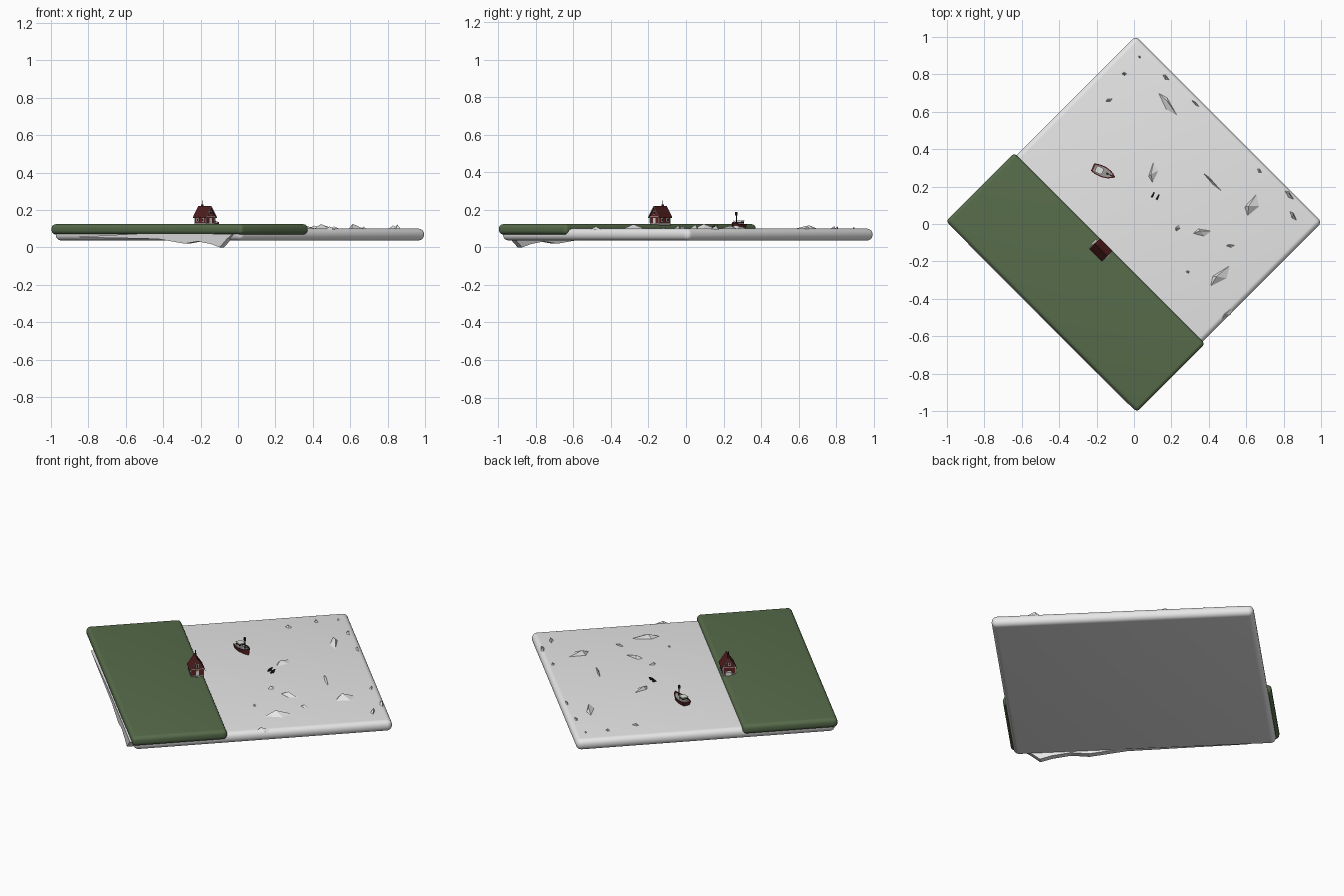
import bpy, bmesh, math
from mathutils import Matrix, Vector

if "Cube" in bpy.data.objects:
    bpy.data.objects.remove(bpy.data.objects["Cube"])


def material(name, rgb):
    m = bpy.data.materials.new(name)
    m.diffuse_color = (*rgb, 1)
    m.use_nodes = True
    m.node_tree.nodes["Principled BSDF"].inputs["Base Color"].default_value = m.diffuse_color
    return m


ICE = material("ice white", (0.80, 0.80, 0.80))
GRASS = material("grass green", (0.095, 0.15, 0.07))
RED = material("dark red", (0.13, 0.018, 0.018))
ROOF = material("roof maroon", (0.075, 0.012, 0.012))
TRIM = material("trim white", (0.75, 0.75, 0.72))
GREY = material("stone grey", (0.30, 0.30, 0.29))
BLACK = material("black", (0.015, 0.015, 0.015))


def frame(x, y, z, deg):
    return Matrix.Translation((x, y, z)) @ Matrix.Rotation(math.radians(deg), 4, 'Z')


def finish(name, bm, mat, fr):
    bmesh.ops.recalc_face_normals(bm, faces=bm.faces[:])
    me = bpy.data.meshes.new(name)
    bm.to_mesh(me)
    bm.free()
    me.materials.append(mat)
    ob = bpy.data.objects.new(name, me)
    bpy.context.collection.objects.link(ob)
    ob.matrix_world = fr
    return ob


def box(name, lo, hi, mat, fr, bevel=0):
    bm = bmesh.new()
    bmesh.ops.create_cube(bm, size=1)
    for v in bm.verts:
        v.co = Vector([(a + b) / 2 + c * (b - a) for a, b, c in zip(lo, hi, v.co)])
    if bevel:
        bmesh.ops.bevel(bm, geom=bm.edges[:], offset=bevel, segments=6,
                        profile=0.5, affect='EDGES')
    ob = finish(name, bm, mat, fr)
    if bevel:
        bpy.context.view_layer.objects.active = ob
        ob.select_set(True)
        bpy.ops.object.shade_smooth_by_angle(angle=math.radians(35))
        ob.select_set(False)
    return ob


def prism(name, outline, x0, x1, mat, fr):
    """Outline in (y, z), extruded along x."""
    bm = bmesh.new()
    f = bm.faces.new([bm.verts.new((x0, y, z)) for y, z in outline])
    r = bmesh.ops.extrude_face_region(bm, geom=[f])
    for v in r['geom']:
        if isinstance(v, bmesh.types.BMVert):
            v.co.x = x1
    return finish(name, bm, mat, fr)


def loft(name, rings, mat, fr):
    bm = bmesh.new()
    rs = [[bm.verts.new(p) for p in r] for r in rings]
    n = len(rs[0])
    for a, b in zip(rs, rs[1:]):
        for i in range(n):
            bm.faces.new((a[i], a[(i + 1) % n], b[(i + 1) % n], b[i]))
    bm.faces.new(rs[0])
    bm.faces.new(rs[-1])
    return finish(name, bm, mat, fr)


def rod(name, base, top, r, mat, fr):
    a, b = Vector(base), Vector(top)
    bm = bmesh.new()
    rot = (b - a).to_track_quat('Z', 'Y').to_matrix().to_4x4()
    bmesh.ops.create_cone(bm, segments=8, radius1=r, radius2=r, depth=(b - a).length,
                          cap_ends=True, matrix=Matrix.Translation((a + b) / 2) @ rot)
    return finish(name, bm, mat, fr)


# Ground: the two rounded slabs, turned to a diamond
G = frame(0, 0, 0, 45)
box("ice_slab", (-0.69, -0.705, 0.037), (0.718, 0.705, 0.10), ICE, G, 0.029)
box("grass_slab", (-0.70, -0.722, 0.069), (-0.184, 0.722, 0.124), GRASS, G, 0.022)

# Crumpled ice under the outer grass edge
prism("edge_ice", [(0.55, 0.055), (0.2, 0.05), (-0.1, 0.045), (-0.3, 0.02), (-0.4, 0.032),
                   (-0.5, 0.018), (-0.565, 0.0), (-0.62, 0.045), (-0.66, 0.07), (-0.4, 0.075),
                   (0, 0.075)], -0.67, -0.704, ICE, G)

# Ice shards: x, y, length, width, angle, height above the slab
SHARDS = [
    (0.18, 0.63, 0.22, 0.06, -52, 0.018), (0.11, 0.28, 0.16, 0.07, 85, 0.018),
    (0.42, 0.22, 0.20, 0.02, -45, 0.016), (0.64, 0.10, 0.16, 0.09, 65, 0.026),
    (0.37, -0.05, 0.14, 0.06, 5, 0.018), (0.47, -0.28, 0.20, 0.08, 45, 0.024),
    (0.24, -0.02, 0.07, 0.04, 60, 0.012), (0.52, -0.12, 0.08, 0.03, 0, 0.012),
    (0.29, -0.26, 0.04, 0.03, 0, 0.008), (0.85, 0.04, 0.08, 0.03, -55, 0.022),
    (0.83, 0.15, 0.09, 0.03, -45, 0.018), (0.67, 0.28, 0.05, 0.03, -45, 0.012),
    (0.50, -0.48, 0.09, 0.03, 45, 0.012), (0.33, 0.64, 0.09, 0.02, -40, 0.012),
    (0.17, 0.78, 0.07, 0.03, -40, 0.014), (-0.05, 0.80, 0.04, 0.03, 0, 0.014),
    (-0.13, 0.66, 0.06, 0.03, 20, 0.012), (0.03, 0.89, 0.03, 0.02, -30, 0.01)]
for i, (x, y, l, w, a, h) in enumerate(SHARDS):
    bm = bmesh.new()
    p = [bm.verts.new(c) for c in ((-l / 2, 0, -0.008), (l * 0.1, -w / 2, -0.008),
                                   (l / 2, w * 0.1, -0.008), (-l * 0.2, w / 2, -0.008),
                                   (-l * 0.1, w * 0.25, h))]
    for k in range(4):
        bm.faces.new((p[k], p[(k + 1) % 4], p[4]))
    bm.faces.new(p[:4])
    finish(f"ice_shard_{i + 1}", bm, ICE, frame(x, y, 0.10, a))

# House: ridge along local x, gables at both ends
H = frame(-0.177, -0.138, 0.122, -45)
L, W, E, P = 0.042, 0.034, 0.046, 0.096      # half length, half width, eave, peak
box("house_footing", (-L - .001, -W - .001, -0.005), (L + .001, W + .001, 0.008), GREY, H)
prism("house_walls", [(-W, 0), (W, 0), (W, E), (0, P - 0.004), (-W, E)], -L, L, RED, H)
for s in (-1, 1):
    side = "left" if s > 0 else "right"
    prism(f"roof_{side}", [(0, P + 0.004), (0, P - 0.002), (s * (W + 0.007), E - 0.012),
                           (s * (W + 0.007), E - 0.006)], -L - 0.006, L + 0.006, ROOF, H)
    end = "front" if s > 0 else "back"
    x0, x1 = sorted((s * L, s * (L + 0.002)))
    box(f"gable_band_{end}", (x0, -W, E - 0.003), (x1, W, E), TRIM, H)
    for t in (-1, 1):
        box(f"corner_board_{end}_{t}", (s * L - .002, t * W - .002, 0.008),
            (s * L + .002, t * W + .002, E), TRIM, H)
        prism(f"barge_board_{end}_{t}", [(0, P + 0.004), (0, P - 0.001),
              (t * (W + 0.007), E - 0.011), (t * (W + 0.007), E - 0.006)],
              s * (L + 0.006), s * (L + 0.008), TRIM, H)
        # side windows: frame plate and pane
        wx = t * 0.02
        y0, y1 = sorted((s * W, s * (W + 0.0015)))
        box(f"side_window_{side}_{t}", (wx - .008, y0, .016), (wx + .008, y1, .036), TRIM, H)
        y0, y1 = sorted((s * W, s * (W + 0.0025)))
        box(f"side_pane_{side}_{t}", (wx - .005, y0, .019), (wx + .005, y1, .033), BLACK, H)
    # upper gable window
    box(f"gable_window_{end}", (x0, -.007, .054), (x1, .007, .072), TRIM, H)
    x0, x1 = sorted((s * L, s * (L + 0.003)))
    box(f"gable_pane_{end}", (x0, -.004, .057), (x1, .004, .069), BLACK, H)
box("door", (L, -0.008, 0.006), (L + 0.002, 0.008, 0.036), TRIM, H)
box("porch", (-L - 0.016, -0.012, -0.003), (-L, 0.022, 0.022), TRIM, H)
box("door_step", (L, -0.012, -0.003), (L + 0.012, 0.012, 0.004), GREY, H)
box("chimney", (-0.025, -0.005, 0.08), (-0.015, 0.005, 0.108), RED, H)
rod("chimney_pipe", (-0.02, 0, 0.10), (-0.02, 0, 0.128), 0.0025, BLACK, H)

# Fishing boat, bow along local +x
B = frame(-0.163, 0.278, 0.096, -24)
ST = [(-0.064, 0.022, 0.024), (-0.035, 0.029, 0.023), (0, 0.030, 0.024),
      (0.035, 0.022, 0.028), (0.056, 0.010, 0.033), (0.068, 0.001, 0.036)]
loft("boat_hull", [[(x * 0.9, -w * .7, 0), (x, -w, z), (x, w, z), (x * 0.9, w * .7, 0)]
                   for x, w, z in ST], RED, B)
loft("boat_deck", [[(x * .86, -w * .8, z - .003), (x * .86, -w * .8, z + .001),
                    (x * .86, w * .8, z + .001), (x * .86, w * .8, z - .003)]
                   for x, w, z in ST[:5]], GREY, B)
for s in (-1, 1):
    loft(f"gunwale_{s}", [[(x, s * w, z - .001), (x, s * w, z + .004),
                           (x, s * w * .86, z + .004), (x, s * w * .86, z - .001)]
                          for x, w, z in ST], ROOF, B)
box("wheelhouse", (-0.042, -0.015, 0.022), (-0.008, 0.015, 0.044), TRIM, B)
box("wheelhouse_windows", (-0.043, -0.016, 0.033), (-0.007, 0.016, 0.040), BLACK, B)
box("wheelhouse_roof", (-0.045, -0.018, 0.044), (-0.004, 0.018, 0.047), TRIM, B)
rod("mast", (0.022, 0, 0.02), (0.022, 0, 0.075), 0.002, BLACK, B)
box("crow_nest", (0.017, -0.005, 0.073), (0.027, 0.005, 0.092), BLACK, B)
rod("boom", (0.022, 0, 0.035), (0.058, 0, 0.045), 0.0015, BLACK, B)

# Two small curved tail fins breaking the ice
for s in (-1, 1):
    F = frame(0.113 + s * 0.013, 0.147 - s * 0.006, 0.10, -25)
    prism(f"tail_fin_{'right' if s > 0 else 'left'}",
          [(-0.014, -0.004), (0.008, -0.004), (0.010, 0.008), (0.018, 0.018),
           (0.002, 0.014), (-0.008, 0.006)], -0.004, 0.004, BLACK, F)
